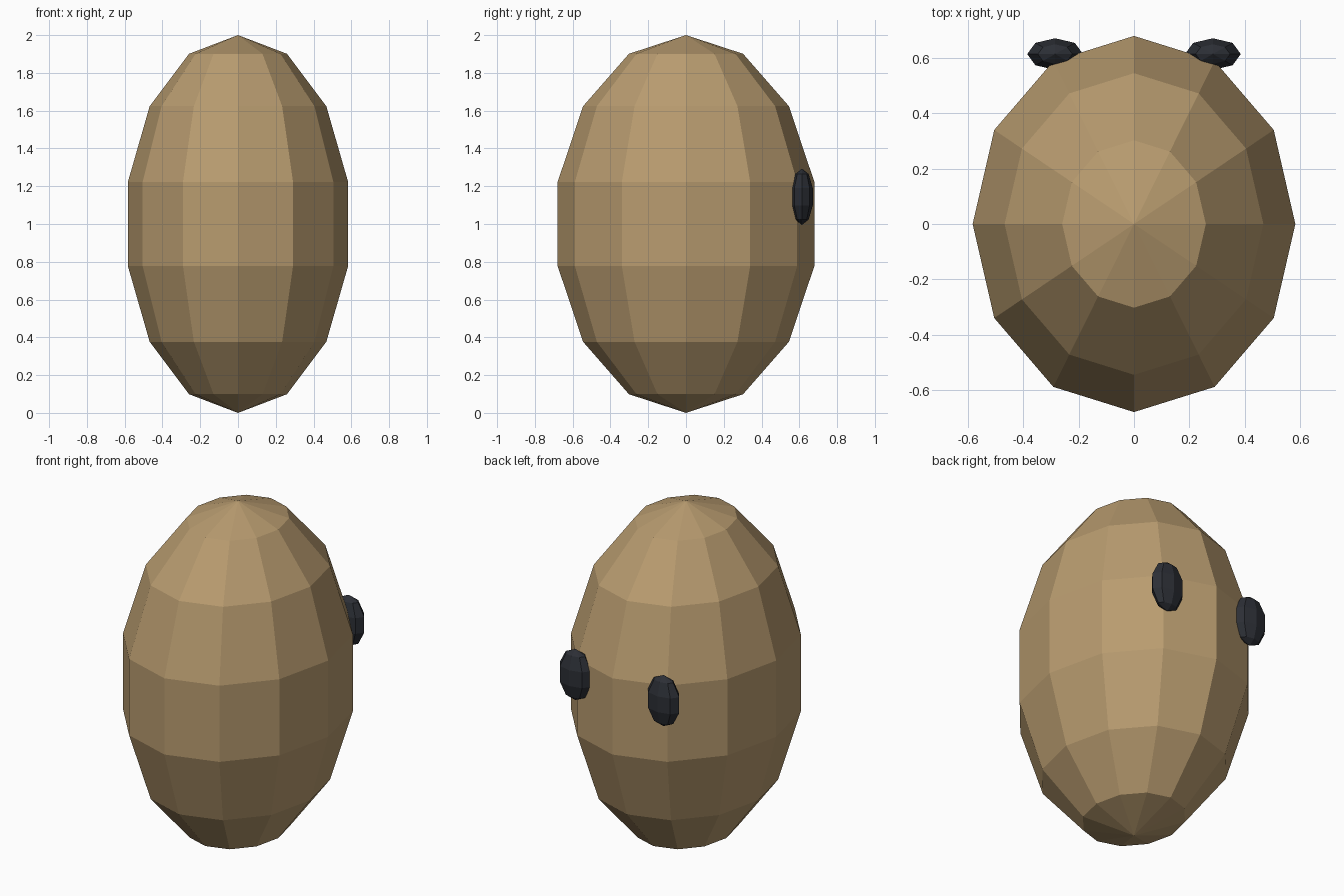
import bpy

if "Cube" in bpy.data.objects:
    bpy.data.objects.remove(bpy.data.objects["Cube"])


def material(name, rgb):
    mat = bpy.data.materials.new(name)
    mat.diffuse_color = (*rgb, 1.0)
    mat.use_nodes = True
    mat.node_tree.nodes["Principled BSDF"].inputs["Base Color"].default_value = mat.diffuse_color
    return mat


def ellipsoid(name, segments, rings, radii, location, mat):
    bpy.ops.mesh.primitive_uv_sphere_add(
        segments=segments, ring_count=rings, radius=1, location=location)
    obj = bpy.context.object
    obj.name = name
    obj.scale = radii
    bpy.ops.object.transform_apply(location=False, rotation=False, scale=True)
    bpy.ops.object.shade_flat()
    obj.data.materials.append(mat)
    return obj


tan = material("tan", (0.48, 0.33, 0.16))
dark = material("dark", (0.025, 0.028, 0.036))

# Egg-shaped body
ellipsoid("body", 12, 7, (0.598, 0.697, 1.0), (0, 0, 1.0), tan)

# Pair of dark eyes set into the +y side
for side, x in (("left", -0.285), ("right", 0.285)):
    ellipsoid(side + "_eye", 8, 5, (0.106, 0.06, 0.149), (x, 0.614, 1.144), dark)
